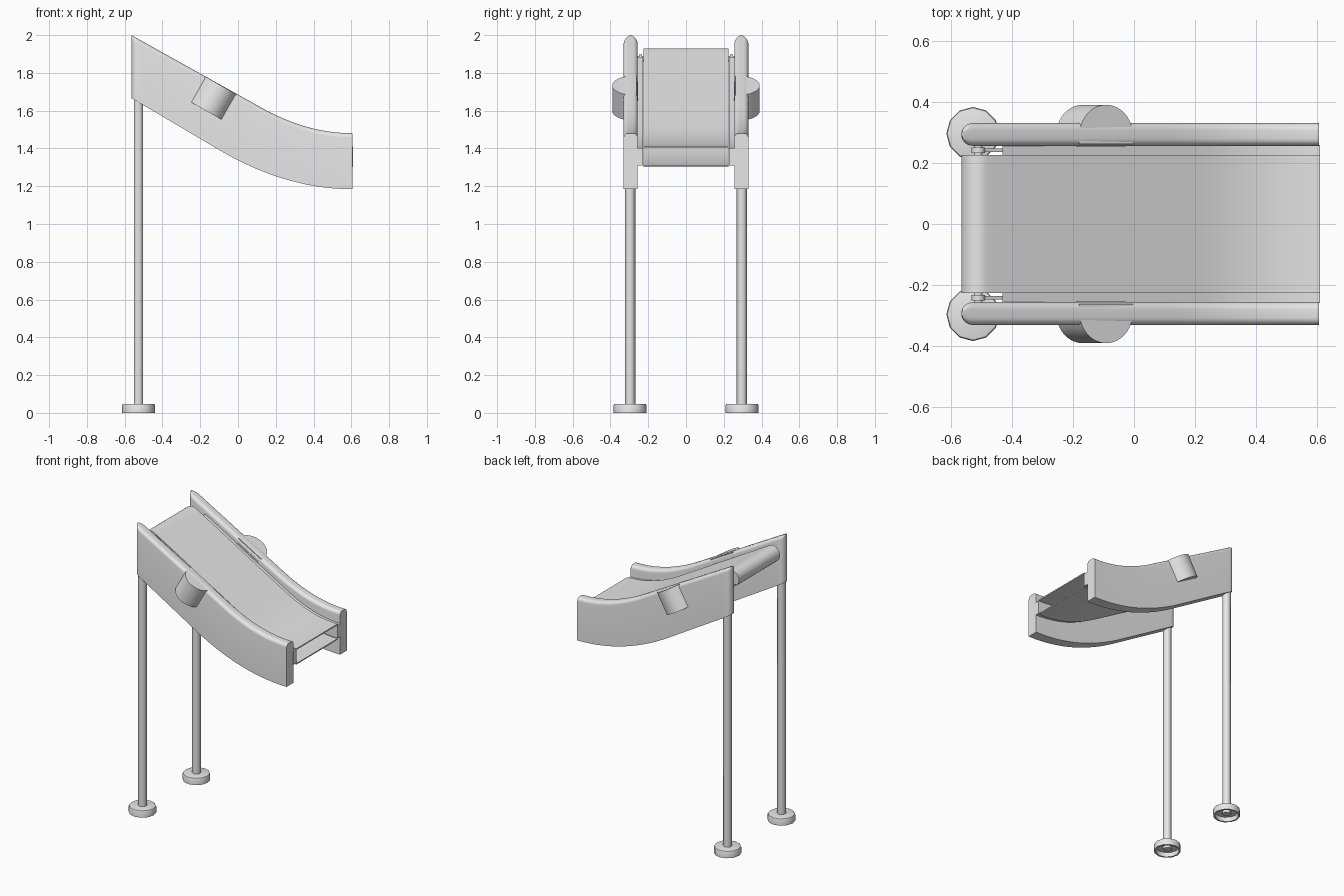
import bpy
import bmesh
import math
from mathutils import Vector

if "Cube" in bpy.data.objects:
    bpy.data.objects.remove(bpy.data.objects["Cube"], do_unlink=True)

GREY = (0.8, 0.8, 0.8, 1)
grey = bpy.data.materials.new("light grey")
grey.use_nodes = True
grey.diffuse_color = GREY
grey.node_tree.nodes["Principled BSDF"].inputs["Base Color"].default_value = GREY

END = 0.605          # low end of the chute
HEAD = -0.565        # high end of the chute
SLOPE = Vector((0.87, 0, -0.495)).normalized()
NORMAL = Vector((0.495, 0, 0.87)).normalized()


def finish(name, bm, mirror=False, angle=35):
    bmesh.ops.recalc_face_normals(bm, faces=bm.faces)
    mesh = bpy.data.meshes.new(name)
    bm.to_mesh(mesh)
    bm.free()
    mesh.materials.append(grey)
    obj = bpy.data.objects.new(name, mesh)
    bpy.context.collection.objects.link(obj)
    bpy.ops.object.select_all(action="DESELECT")
    obj.select_set(True)
    bpy.context.view_layer.objects.active = obj
    bpy.ops.object.shade_smooth_by_angle(angle=math.radians(angle))
    if mirror:
        mod = obj.modifiers.new("both sides", "MIRROR")
        mod.use_axis = (False, True, False)
    return obj


def loft(bm, rings):
    """Skin closed rings of points and cap both ends."""
    rows = [[bm.verts.new(p) for p in ring] for ring in rings]
    n = len(rows[0])
    for a, b in zip(rows, rows[1:]):
        for i in range(n):
            bm.faces.new((a[i], a[(i + 1) % n], b[(i + 1) % n], b[i]))
    caps = [bm.faces.new(rows[0]), bm.faces.new(rows[-1])]
    return rows, caps


def prism(bm, outline, y0, y1):
    return loft(bm, [[(x, y, z) for x, z in outline] for y in (y0, y1)])


def cylinder(bm, x, y0, y1, z, r, sides):
    ring = [(x + r * math.cos(i * math.tau / sides), z + r * math.sin(i * math.tau / sides))
            for i in range(sides)]
    prism(bm, ring, y0, y1)


def levelling(x_start, z_start, slope, x_bend):
    """Height along a straight ramp that eases to level at the low end."""
    def height(x):
        z = z_start - slope * (min(x, x_bend) - x_start)
        if x > x_bend:
            span = END - x_bend
            u = (x - x_bend) / span
            z -= slope * span * (u - u * u / 2)
        return z
    return height


def steps(a, b, n):
    return [a + (b - a) * i / n for i in range(n + 1)]


rail_top = levelling(HEAD, 2.0, 0.5575, 0.129)
rail_bottom = levelling(HEAD, 1.667, 0.591, -0.102)

# Side rails: rounded top edge and half-round upper end
HALF, MID, ROUND = 0.037, 0.293, 0.024
rings = []
nose = [HEAD + HALF * (1 - math.cos(a)) for a in steps(0.12, math.pi / 2, 8)]
nose[0] = HEAD
for x in nose + steps(HEAD + HALF, END, 40)[1:]:
    d = max(0.0, HEAD + HALF - x)
    w = max(0.06, math.sqrt(max(0, 1 - (d / HALF) ** 2)))
    t, b = rail_top(x), rail_bottom(x)
    ring = [(x, MID - HALF * w, b), (x, MID + HALF * w, b)]
    for side in (1, -1):
        arc = steps(0, math.pi / 2, 6)
        for a in arc if side == 1 else arc[::-1]:
            y = side * (HALF - ROUND + ROUND * math.cos(a))
            ring.append((x, MID + y * w, t - ROUND + ROUND * math.sin(a)))
    rings.append(ring)
bm = bmesh.new()
loft(bm, rings)
finish("side_rail", bm, mirror=True)

# Half-round housings on the outside of the rails
top = Vector((-0.09, 0, rail_top(-0.09))) - NORMAL * 0.002
shape = [(0.1, 0.262)] + [(0.1 * math.cos(a), 0.29 + 0.1 * math.sin(a))
                          for a in steps(0, math.pi, 24)] + [(-0.1, 0.262)]
bm = bmesh.new()
rows, caps = loft(bm, [[top + SLOPE * a + Vector((0, y, 0)) - NORMAL * h for a, y in shape]
                       for h in (0, 0.155)])
rim = [e for e in caps[0].edges if max(v.co.y for v in e.verts) > 0.3]
bmesh.ops.bevel(bm, geom=rim, offset=0.012, segments=3, affect="EDGES", profile=0.5)
finish("side_housing", bm, mirror=True)

# Narrow windows on the inner faces of the rails
bm = bmesh.new()
corners = [top + SLOPE * a - NORMAL * h
           for a, h in ((-0.09, 0.028), (0.09, 0.028), (0.09, 0.052), (-0.09, 0.052))]
prism(bm, [(p.x, p.z) for p in corners], 0.253, 0.258)
finish("inner_window", bm, mirror=True)

# Belt: a thin sheet wrapped round the head roller, open at the low end
ROLL_X, ROLL_Z, ROLL_R = -0.51, 1.875, 0.055
belt_upper = levelling(-0.4825, 1.923, 0.575, 0.211)
belt_lower = levelling(-0.5375, 1.827, 0.575, 0.15)


def belt_line(inset):
    tilt = math.radians(60)
    line = [(x, belt_upper(x) - inset) for x in steps(END + 0.003, -0.478, 32)]
    r = ROLL_R - inset
    line += [(ROLL_X + r * math.cos(a), ROLL_Z + r * math.sin(a))
             for a in steps(tilt, tilt + math.pi, 20)]
    return line + [(x, belt_lower(x) + inset) for x in steps(-0.533, END + 0.003, 32)]


bm = bmesh.new()
prism(bm, belt_line(0) + belt_line(0.008)[::-1], -0.226, 0.226)
finish("belt", bm)

# Head roller and its axle
bm = bmesh.new()
cylinder(bm, ROLL_X, -0.222, 0.222, ROLL_Z, 0.046, 24)
cylinder(bm, ROLL_X, -0.262, 0.262, ROLL_Z, 0.014, 12)
finish("head_roller", bm)

# Bearing collars and slotted brackets beside the roller
bm = bmesh.new()
cylinder(bm, ROLL_X, 0.232, 0.25, ROLL_Z, 0.022, 16)
hub = Vector((ROLL_X, 0, ROLL_Z))
arm = [hub + SLOPE * a + NORMAL * h
       for a, h in ((0, -0.012), (0.1, -0.012), (0.1, 0.012), (0, 0.012))]
prism(bm, [(p.x, p.z) for p in arm], 0.236, 0.247)
finish("roller_bracket", bm, mirror=True)

# Support strips between belt and rails
bm = bmesh.new()
xs = steps(-0.43, END + 0.003, 32)
prism(bm, [(x, belt_upper(x) - 0.009) for x in xs]
      + [(x, belt_lower(x) + 0.01) for x in xs[::-1]], 0.2265, 0.259)
finish("belt_support", bm, mirror=True)

# Legs and hollow feet
LEG_X, LEG_Y = -0.527, 0.296


def disc(r, z, sides, turn=0.0):
    return [(LEG_X + r * math.cos(turn + i * math.tau / sides),
             LEG_Y + r * math.sin(turn + i * math.tau / sides), z) for i in range(sides)]


bm = bmesh.new()
loft(bm, [disc(0.028, z, 6, math.pi / 2) for z in (0.012, 1.69)])
finish("leg", bm, mirror=True, angle=65)

bm = bmesh.new()
loft(bm, [disc(r, z, 12) for r, z in
          ((0.074, 0.03), (0.076, 0), (0.087, 0), (0.087, 0.04), (0.084, 0.046), (0.078, 0.048))])
finish("foot", bm, mirror=True)
